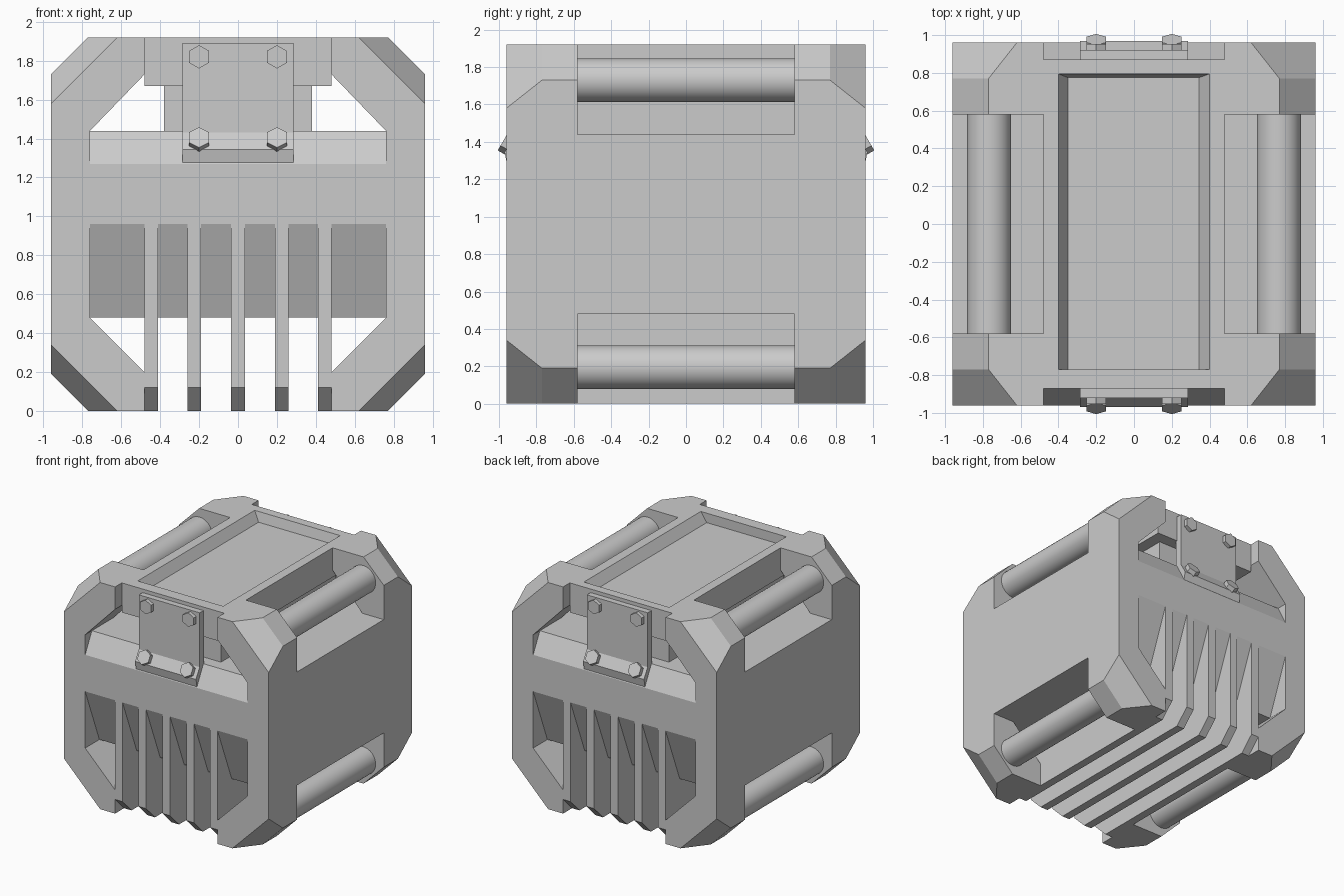
import bpy, bmesh
from math import radians
from mathutils import Matrix

if "Cube" in bpy.data.objects:
    bpy.data.objects.remove(bpy.data.objects["Cube"])


def finish(name, bm, mirror=""):
    bmesh.ops.recalc_face_normals(bm, faces=bm.faces)
    me = bpy.data.meshes.new(name)
    bm.to_mesh(me)
    bm.free()
    ob = bpy.data.objects.new(name, me)
    bpy.context.collection.objects.link(ob)
    if mirror:
        mod = ob.modifiers.new("mirror", 'MIRROR')
        mod.use_axis = ["X" in mirror, "Y" in mirror, False]
        mod.use_mirror_merge = False
    return ob


def loft(name, rings, mirror=""):
    """Skin matching rings of points and cap both ends."""
    bm = bmesh.new()
    rows = [[bm.verts.new(p) for p in r] for r in rings]
    for a, b in zip(rows, rows[1:]):
        for i in range(len(a)):
            j = (i + 1) % len(a)
            bm.faces.new((a[i], a[j], b[j], b[i]))
    bm.faces.new(rows[0])
    bm.faces.new(rows[-1])
    return finish(name, bm, mirror)


def extrude_x(name, profile, x0, x1, mirror=""):
    return loft(name, [[(x, y, z) for y, z in profile] for x in (x0, x1)], mirror)


def rect(x0, x1, y0, y1, z):
    return [(x0, y0, z), (x1, y0, z), (x1, y1, z), (x0, y1, z)]


def box(name, x, y, z0, z1):
    return loft(name, [rect(-x, x, -y, y, z) for z in (z0, z1)])


def both_sides(half):
    return half + [(-y, z) for y, z in reversed(half)]


# Corner frames: C-shaped posts whose outer chamfer widens toward the end face
def post_ring(y, c):
    pts = [(.48, 1.92), (.96 - c, 1.92), (.96, 1.92 - c), (.96, c), (.96 - c, 0),
           (.48, 0), (.48, .2), (.76, .48), (.76, 1.44), (.48, 1.73)]
    return [(x, y, z) for x, z in pts]


loft("corner_frame", [post_ring(.58, .19), post_ring(.77, .19), post_ring(.96, .34)], "XY")

# Main body with sloped shoulders and tapered lower pockets, plus side walls
extrude_x("body", both_sides([(-.77, .48), (-.96, .96), (-.96, 1.27), (-.87, 1.44)]), -.8, .8)
box("side_walls", .96, .58, .48, 1.44)

# Bottom fins wrapping under the body
fin = both_sides([(-.84, 0), (-.96, .12), (-.96, .96)])
for i, (x0, x1) in enumerate([(-.48, -.41), (-.26, -.19), (-.035, .035), (.19, .26), (.41, .48)]):
    extrude_x(f"fin_{i + 1}", fin, x0, x1)

# Neck and recessed lid
box("lid_neck", .38, .77, 1.43, 1.68)
loft("lid", [rect(-.48, .48, -.87, .87, 1.67), rect(-.48, .48, -.87, .87, 1.92),
             rect(-.4, .4, -.77, .795, 1.92), rect(-.35, .345, -.77, .775, 1.84)])

# Bent latch plates on front and back
extrude_x("latch_plate", [(-.86, 1.89), (-.92, 1.89), (-.92, 1.43), (-.97, 1.345),
                          (-.955, 1.27), (-.86, 1.44)], -.285, .285, "Y")

# Hexagonal bolts: upper pair upright, lower pair tilted with the bend
bm = bmesh.new()
for y, z, angle in [(-.93, 1.82, 90), (-.957, 1.395, 60)]:
    bmesh.ops.create_cone(bm, cap_ends=True, segments=6, radius1=.06, radius2=.06, depth=.045,
                          matrix=Matrix.Translation((.2, y, z)) @ Matrix.Rotation(radians(angle), 4, 'X'))
finish("bolts", bm, "XY")

# Round handle rods along the four long edges
bm = bmesh.new()
for z in (.195, 1.73):
    bmesh.ops.create_cone(bm, cap_ends=True, segments=32, radius1=.117, radius2=.117, depth=1.18,
                          matrix=Matrix.Translation((.767, 0, z)) @ Matrix.Rotation(radians(90), 4, 'X'))
rods = finish("handle_rods", bm, "X")
bpy.context.view_layer.objects.active = rods
rods.select_set(True)
bpy.ops.object.shade_smooth_by_angle(angle=radians(30))
